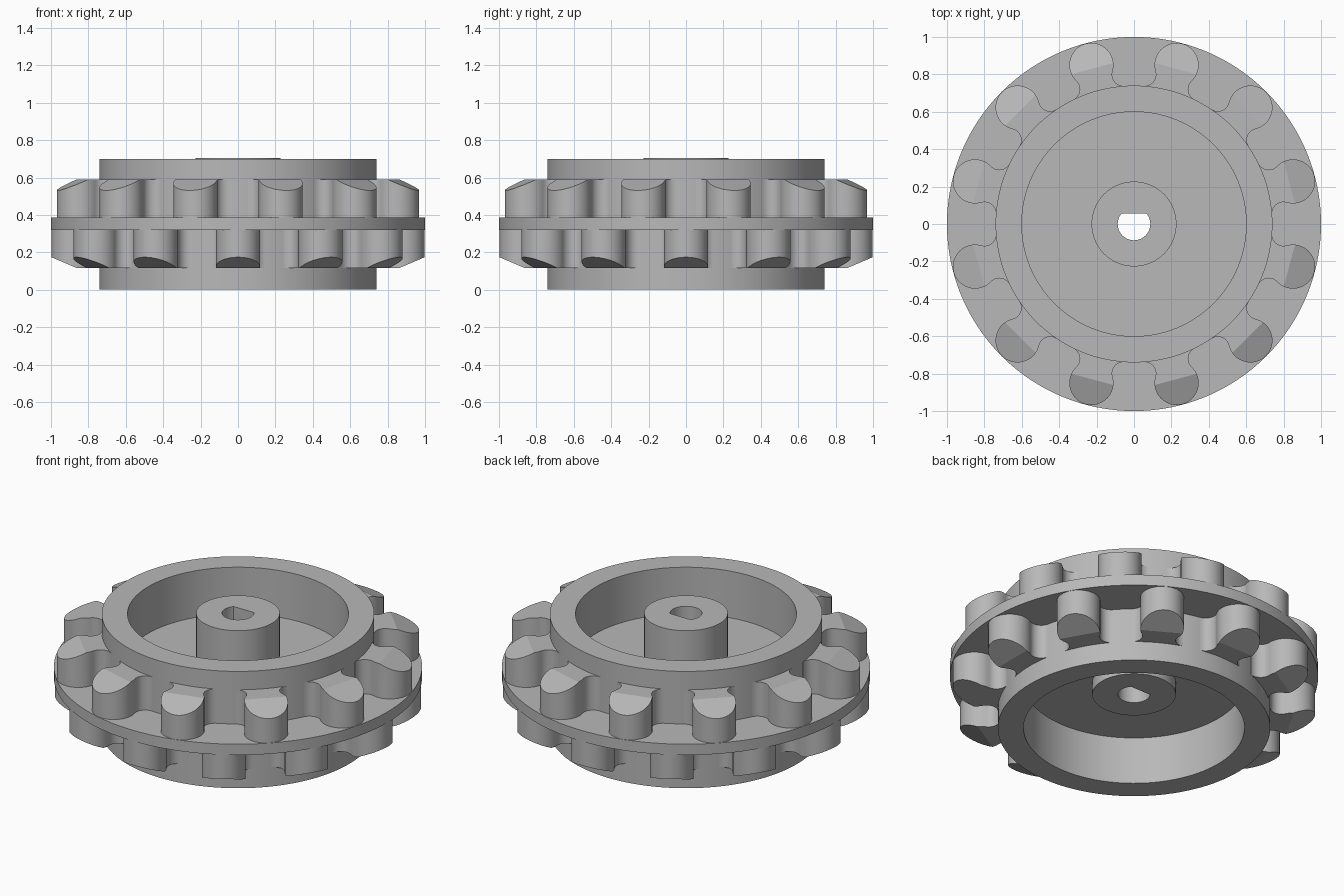
import bpy
import bmesh
from math import sin, cos, pi, radians, hypot, atan2
from mathutils import Matrix, Vector

cube = bpy.data.objects.get("Cube")
if cube:
    bpy.data.objects.remove(cube)

grey = bpy.data.materials.new("plain_grey")
grey.use_nodes = True
COLOUR = (0.48, 0.48, 0.48, 1)
grey.diffuse_color = COLOUR
grey.node_tree.nodes["Principled BSDF"].inputs["Base Color"].default_value = COLOUR

RIM = 0.74      # rim radius, also the tooth root
MID = 0.3525    # height of the middle plane
SEGMENTS = 128


def finish(name, bm):
    bmesh.ops.recalc_face_normals(bm, faces=bm.faces)
    mesh = bpy.data.meshes.new(name)
    bm.to_mesh(mesh)
    bm.free()
    mesh.materials.append(grey)
    obj = bpy.data.objects.new(name, mesh)
    bpy.context.collection.objects.link(obj)
    bpy.ops.object.select_all(action='DESELECT')
    obj.select_set(True)
    bpy.context.view_layer.objects.active = obj
    bpy.ops.object.shade_smooth_by_angle(angle=radians(20))
    return obj


def revolve(profile):
    """Turn a closed (radius, height) loop around the z axis."""
    bm = bmesh.new()
    rings = []
    for i in range(SEGMENTS):
        a = 2 * pi * i / SEGMENTS
        rings.append([bm.verts.new((r * cos(a), r * sin(a), z)) for r, z in profile])
    n = len(profile)
    for i, ring in enumerate(rings):
        nxt = rings[(i + 1) % SEGMENTS]
        for j in range(n):
            k = (j + 1) % n
            bm.faces.new((ring[j], nxt[j], nxt[k], ring[k]))
    return bm


# Wheel body: rim, outer flange and inner web
finish("wheel_body", revolve([
    (RIM, 0), (RIM, 0.32), (1, 0.32), (1, 0.385), (RIM, 0.385), (RIM, 0.70),
    (0.6, 0.70), (0.6, 0.42), (0.2, 0.42), (0.2, 0.284), (0.6, 0.284), (0.6, 0)]))

# Hub with a D-shaped shaft hole
hub = revolve([(0.227, 0.21), (0.227, 0.705), (0.087, 0.705), (0.087, 0.21)])
for v in hub.verts:
    if hypot(v.co.x, v.co.y) < 0.1:
        v.co.y = min(v.co.y, 0.055)
finish("hub", hub)


def arc(centre, radius, start, end, steps):
    return [centre + radius * Vector((cos(t), sin(t)))
            for t in (start + (end - start) * i / steps for i in range(steps + 1))]


def tooth_outline():
    """Rounded tip and flared root of a tooth that points along +y."""
    tip, tip_r, a = Vector((0, 0.88)), 0.118, radians(11)
    c = tip.y
    # root fillet touching both the rim and the tip circle
    f = ((tip_r ** 2 - RIM ** 2 - c * c + 2 * RIM * c * cos(a))
         / (2 * RIM - 2 * c * cos(a) - 2 * tip_r))
    fillet = (RIM + f) * Vector((sin(a), cos(a)))
    to_tip = tip - fillet
    meet = atan2(to_tip.y, to_tip.x) % (2 * pi)
    root = arc(fillet, f, 1.5 * pi - a, meet, 12)
    side = [Vector((sin(a), cos(a))) * (RIM - 0.05)] + root
    side += arc(tip, tip_r, meet - pi, pi / 2, 16)[1:]
    return side + [Vector((-p.x, p.y)) for p in reversed(side[:-1])]


def tooth_ring(name, offset, flip):
    """Twelve teeth with sloped tips; flip hangs them below the flange."""
    bm = bmesh.new()
    base = bm.faces.new([bm.verts.new((p.x, p.y, 0.38)) for p in tooth_outline()])
    top = bmesh.ops.extrude_face_region(bm, geom=[base])["geom"]
    bmesh.ops.translate(bm, vec=(0, 0, 0.21),
                        verts=[g for g in top if isinstance(g, bmesh.types.BMVert)])
    bmesh.ops.recalc_face_normals(bm, faces=bm.faces)
    cut = bmesh.ops.bisect_plane(bm, geom=bm.verts[:] + bm.edges[:] + bm.faces[:],
                                 plane_co=(0, 0.86, 0.59), plane_no=(0, 0.06, 0.14),
                                 clear_outer=True)
    edges = [e for e in cut["geom_cut"] if isinstance(e, bmesh.types.BMEdge)]
    edges += [e for e in bm.edges if e.is_boundary and e not in edges]
    bmesh.ops.holes_fill(bm, edges=edges)
    if flip:
        for v in bm.verts:
            v.co.z = 2 * MID - v.co.z
    first = bm.verts[:] + bm.edges[:] + bm.faces[:]
    for i in range(1, 12):
        copy = bmesh.ops.duplicate(bm, geom=first)["geom"]
        bmesh.ops.rotate(bm, cent=(0, 0, 0), matrix=Matrix.Rotation(i * pi / 6, 3, 'Z'),
                         verts=[g for g in copy if isinstance(g, bmesh.types.BMVert)])
    bmesh.ops.rotate(bm, cent=(0, 0, 0), matrix=Matrix.Rotation(offset, 3, 'Z'), verts=bm.verts)
    finish(name, bm)


# Two staggered rows of teeth
tooth_ring("upper_teeth", radians(15), False)
tooth_ring("lower_teeth", 0, True)
